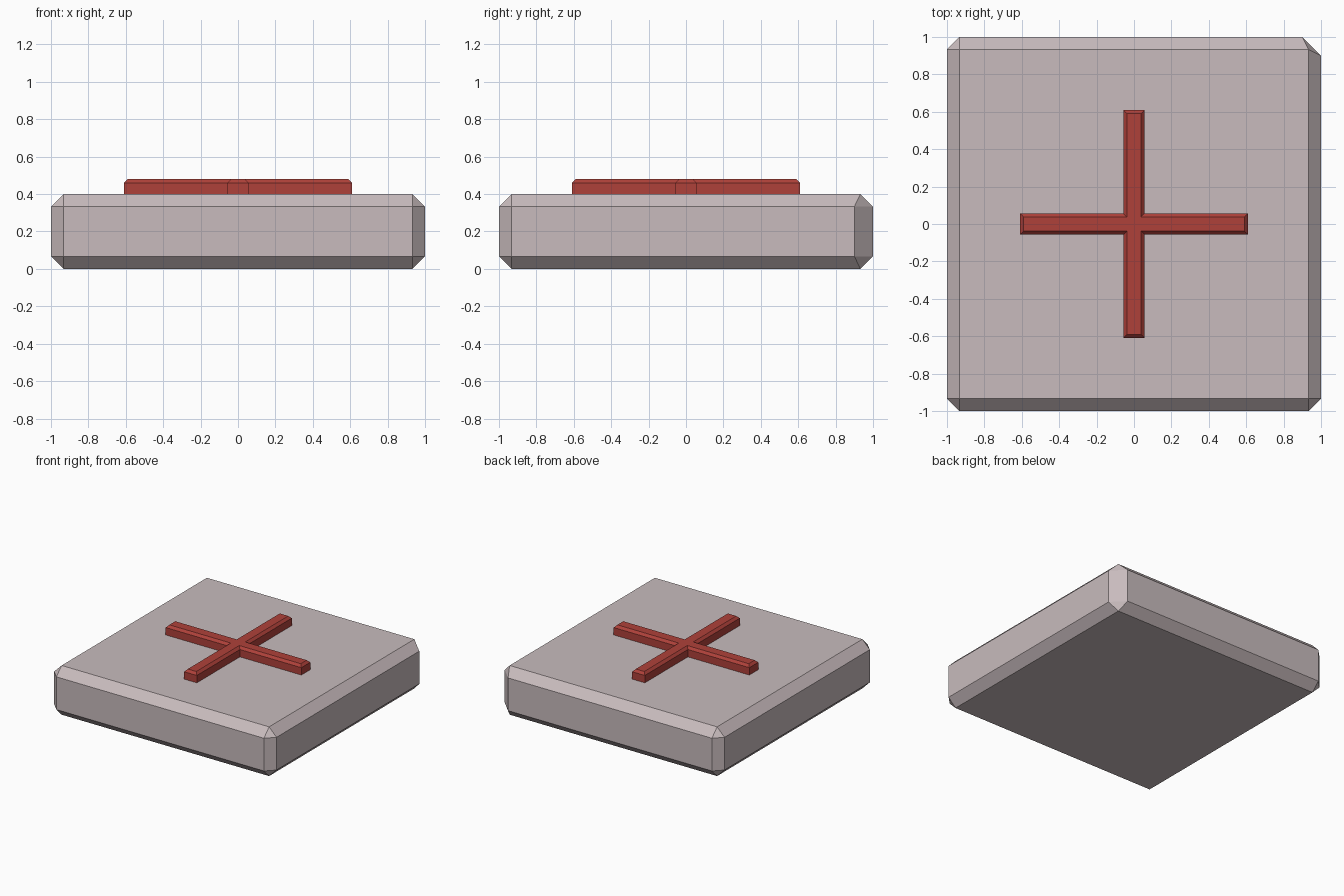
import bpy, bmesh

if "Cube" in bpy.data.objects:
    bpy.data.objects.remove(bpy.data.objects["Cube"])

def material(name, rgb):
    m = bpy.data.materials.new(name)
    m.diffuse_color = (*rgb, 1)
    m.use_nodes = True
    m.node_tree.nodes["Principled BSDF"].inputs["Base Color"].default_value = m.diffuse_color
    return m

def make_object(name, bm, mat):
    bmesh.ops.recalc_face_normals(bm, faces=bm.faces)
    me = bpy.data.meshes.new(name)
    bm.to_mesh(me)
    bm.free()
    me.materials.append(mat)
    ob = bpy.data.objects.new(name, me)
    bpy.context.collection.objects.link(ob)
    return ob

stone = material("pale stone", (0.58, 0.50, 0.51))
red = material("brick red", (0.43, 0.053, 0.042))

# slab: chamfered block, with a wider cut on the back right upright edge
bm = bmesh.new()
bmesh.ops.create_cube(bm, size=1)
for v in bm.verts:
    v.co = (v.co.x * 2, v.co.y * 2, (v.co.z + 0.5) * 0.4)
bmesh.ops.bevel(bm, geom=bm.edges[:], offset=0.067, segments=1, affect='EDGES')
for v in bm.verts:
    x, y, z = v.co
    if x > 0.9 and y > 0.9 and 0.03 < z < 0.37:
        if x > 0.99:
            v.co.y = 0.9
        else:
            v.co.x = 0.9
make_object("slab", bm, stone)

# raised cross: plus outline, extruded, with a chamfered top rim
w, l = 0.057, 0.61
z0, z1, z2, c = 0.4, 0.46, 0.48, 0.019

def plus(w, l, z):
    pts = []
    dx, dy = 1, 0
    for _ in range(4):
        for a, b in ((l, -w), (l, w), (w, w)):
            pts.append((a * dx - b * dy, a * dy + b * dx, z))
        dx, dy = -dy, dx
    return pts

bm = bmesh.new()
rings = [[bm.verts.new(p) for p in plus(*r)]
         for r in ((w, l, z0), (w, l, z1), (w - c, l - c, z2))]
for a, b in zip(rings, rings[1:]):
    for i in range(12):
        j = (i + 1) % 12
        bm.faces.new((a[i], a[j], b[j], b[i]))
bm.faces.new(rings[0][::-1])
bm.faces.new(rings[-1])
make_object("raised_cross", bm, red)
